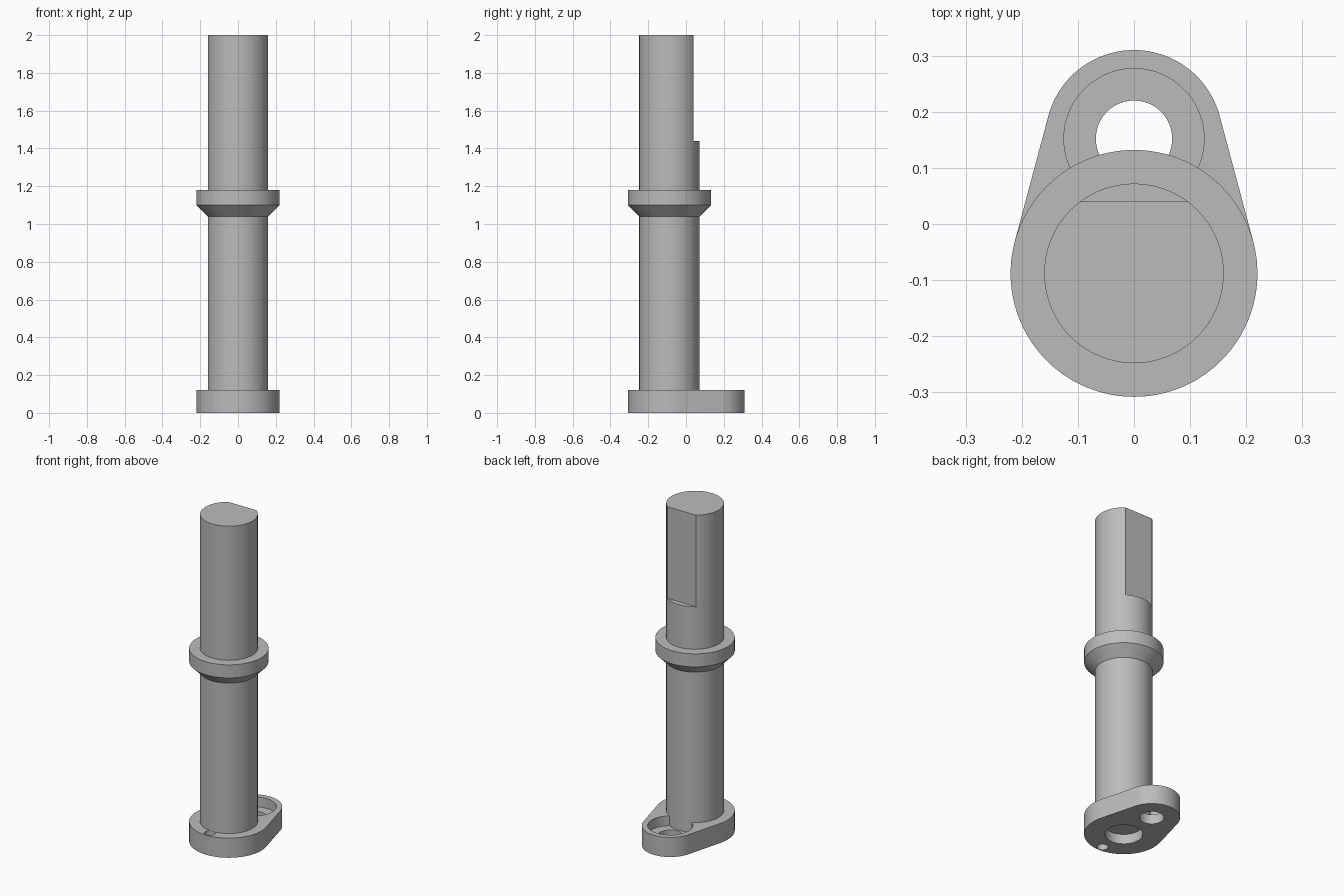
import bpy, bmesh, math

cube = bpy.data.objects.get("Cube")
if cube:
    bpy.data.objects.remove(cube, do_unlink=True)

SHAFT_Y, LUG_Y = -0.088, 0.152
SHAFT_R, RIM_R, LUG_R = 0.16, 0.22, 0.158
PLATE_H, POCKET = 0.12, 0.06
SEGS = 96

steel = bpy.data.materials.new("steel grey")
steel.use_nodes = True
grey = (0.5, 0.5, 0.5, 1)
steel.diffuse_color = grey
steel.node_tree.nodes["Principled BSDF"].inputs["Base Color"].default_value = grey


def add_object(name, bm):
    bmesh.ops.recalc_face_normals(bm, faces=bm.faces)
    mesh = bpy.data.meshes.new(name)
    bm.to_mesh(mesh)
    bm.free()
    obj = bpy.data.objects.new(name, mesh)
    bpy.context.collection.objects.link(obj)
    mesh.materials.append(steel)
    return obj


def prism(name, outline, z0, z1):
    bm = bmesh.new()
    face = bm.faces.new([bm.verts.new((x, y, z0)) for x, y in outline])
    top = bmesh.ops.extrude_face_region(bm, geom=[face])["geom"]
    verts = [g for g in top if isinstance(g, bmesh.types.BMVert)]
    bmesh.ops.translate(bm, verts=verts, vec=(0, 0, z1 - z0))
    return add_object(name, bm)


def arc(cy, r, start, end, steps):
    angles = [start + (end - start) * i / steps for i in range(steps + 1)]
    return [(r * math.cos(a), cy + r * math.sin(a)) for a in angles]


def cylinder(name, cy, r, z0, z1):
    return prism(name, arc(cy, r, 0, math.tau, SEGS)[:-1], z0, z1)


def cut(obj, cutter):
    cutter.hide_render = True
    mod = obj.modifiers.new("cut", "BOOLEAN")
    mod.operation, mod.solver, mod.object = "DIFFERENCE", "EXACT", cutter
    bpy.context.view_layer.objects.active = obj
    bpy.ops.object.modifier_apply(modifier=mod.name)
    bpy.data.objects.remove(cutter, do_unlink=True)


# Base plate: two arcs joined by their common tangents
tangent = math.asin((RIM_R - LUG_R) / (LUG_Y - SHAFT_Y))
outline = arc(LUG_Y, LUG_R, tangent, math.pi - tangent, SEGS // 2)
outline += arc(SHAFT_Y, RIM_R, math.pi - tangent, math.tau + tangent, SEGS // 2)
base_plate = prism("base_plate", outline, 0, PLATE_H)

# Lug hole with counterbore, locating pin hole, and shallow socket underneath
cut(base_plate, cylinder("lug_hole", LUG_Y, 0.068, -0.1, 0.3))
cut(base_plate, cylinder("counterbore", LUG_Y, 0.125, POCKET, 0.3))
cut(base_plate, cylinder("pin_hole", SHAFT_Y - 0.184, 0.031, -0.1, 0.3))
cut(base_plate, cylinder("socket", SHAFT_Y, 0.105, -0.1, POCKET))

# Shaft with a flat on the back of its upper end
shaft = cylinder("shaft", SHAFT_Y, SHAFT_R, POCKET, 2)
flat = [(-0.3, 0.04), (0.3, 0.04), (0.3, 0.3), (-0.3, 0.3)]
cut(shaft, prism("flat_cutter", flat, 1.44, 2.2))
cut(shaft, cylinder("pin_clearance", SHAFT_Y - 0.184, 0.031, -0.1, PLATE_H))

# Collar with a conical underside
bm = bmesh.new()
rings = []
for r, z in [(SHAFT_R - 0.01, 1.04), (SHAFT_R, 1.04), (RIM_R, 1.10),
             (RIM_R, 1.18), (SHAFT_R - 0.01, 1.18)]:
    rings.append([bm.verts.new((x, y, z))
                  for x, y in arc(SHAFT_Y, r, 0, math.tau, SEGS)[:-1]])
for low, high in zip(rings, rings[1:] + rings[:1]):
    for i in range(SEGS):
        j = (i + 1) % SEGS
        bm.faces.new((low[i], low[j], high[j], high[i]))
collar = add_object("collar", bm)

# Smooth the round walls and keep the edges sharp
for obj in (base_plate, shaft, collar):
    bpy.ops.object.select_all(action="DESELECT")
    obj.select_set(True)
    bpy.context.view_layer.objects.active = obj
    bpy.ops.object.shade_smooth_by_angle(angle=math.radians(25))
